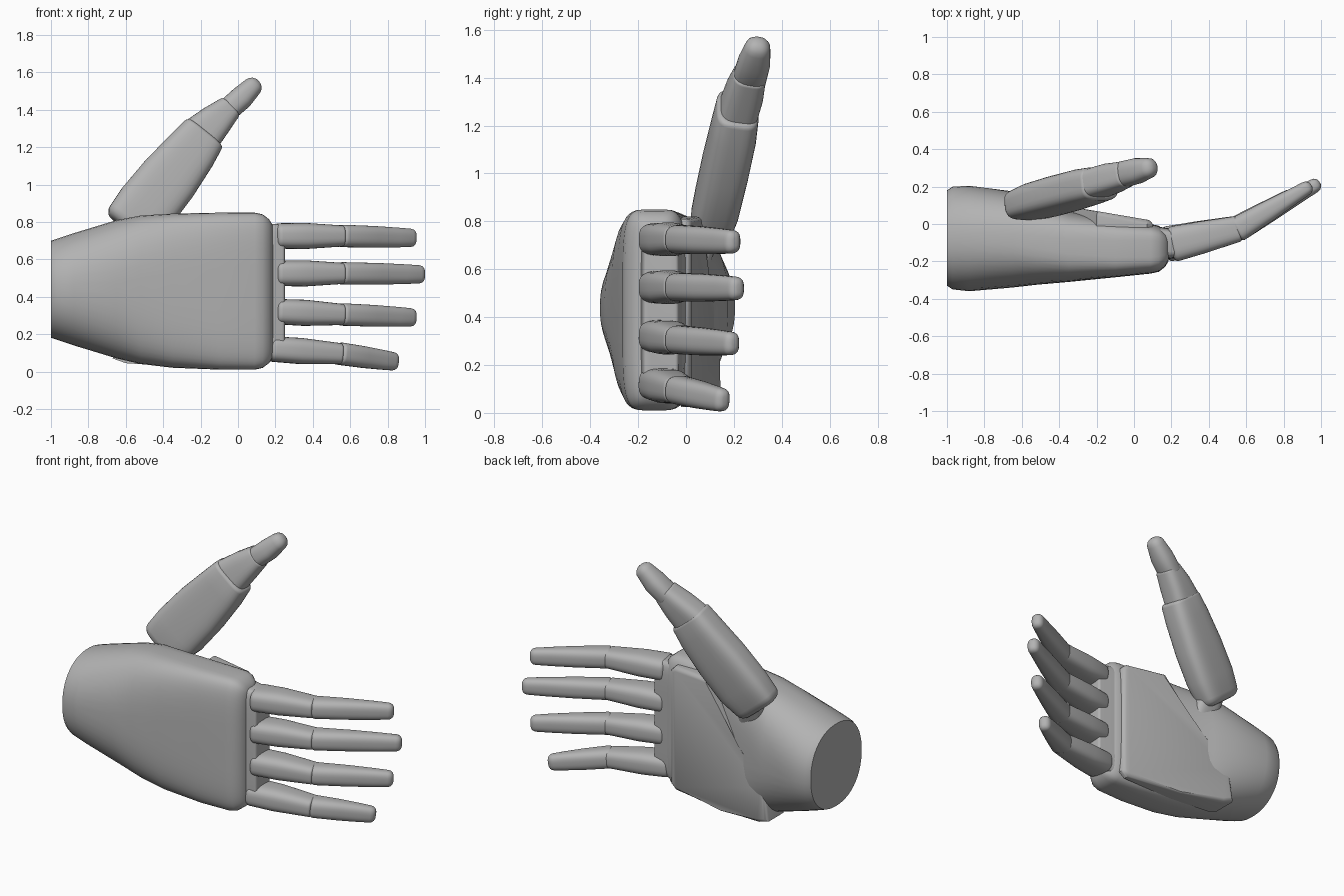
import bpy
import bmesh
import math
from mathutils import Vector

old = bpy.data.objects.get("Cube")
if old:
    bpy.data.objects.remove(old, do_unlink=True)

# Single grey plastic
grey = bpy.data.materials.new("grey_plastic")
grey.use_nodes = True
colour = (0.45, 0.45, 0.45, 1)
grey.diffuse_color = colour
grey.node_tree.nodes["Principled BSDF"].inputs["Base Color"].default_value = colour


def finish(name, bm, angle=35):
    """Turn a bmesh into a named, shaded object."""
    bmesh.ops.recalc_face_normals(bm, faces=bm.faces)
    mesh = bpy.data.meshes.new(name)
    bm.to_mesh(mesh)
    bm.free()
    mesh.materials.append(grey)
    obj = bpy.data.objects.new(name, mesh)
    bpy.context.collection.objects.link(obj)
    bpy.ops.object.select_all(action="DESELECT")
    obj.select_set(True)
    bpy.context.view_layer.objects.active = obj
    bpy.ops.object.shade_smooth_by_angle(angle=math.radians(angle))
    return obj


def fillet(ring, direction, radius):
    """Shrinking rings that round off one end of a loft."""
    centre, wide, deep, power = ring
    rings = []
    for degrees in (25, 50, 70, 90):
        a = math.radians(degrees)
        inset = radius * (1 - math.cos(a))
        rings.append((centre + direction * radius * math.sin(a),
                      max(wide - inset, 0.01), max(deep - inset, 0.01), power))
    return rings


def loft(name, stations, side, axis=None, start=0, end=0, sides=32):
    """Skin superellipse sections: (centre, half width along side, half depth, power)."""
    rings = [(Vector(c), w, d, p) for c, w, d, p in stations]
    axis = Vector(axis) if axis else rings[-1][0] - rings[0][0]
    axis.normalize()
    side = Vector(side)
    side = (side - axis * side.dot(axis)).normalized()
    depth = axis.cross(side)
    if start:
        rings = fillet(rings[0], -axis, start)[::-1] + rings
    if end:
        rings += fillet(rings[-1], axis, end)
    bm = bmesh.new()
    loops = []
    for centre, wide, deep, power in rings:
        loop = []
        for i in range(sides):
            a = math.tau * (i + 0.5) / sides
            c, s = math.cos(a), math.sin(a)
            u = math.copysign(abs(c) ** (2 / power), c) * wide
            v = math.copysign(abs(s) ** (2 / power), s) * deep
            loop.append(bm.verts.new(centre + side * u + depth * v))
        loops.append(loop)
    for a, b in zip(loops, loops[1:]):
        for i in range(sides):
            j = (i + 1) % sides
            bm.faces.new((a[i], a[j], b[j], b[i]))
    bm.faces.new(loops[0])
    bm.faces.new(loops[-1])
    return finish(name, bm)


def section(x, y_low, y_high, z_low, z_high, power):
    """Section square to x, given by its limits."""
    return ((x, (y_low + y_high) / 2, (z_low + z_high) / 2),
            (z_high - z_low) / 2, (y_high - y_low) / 2, power)


UP = (0, 0, 1)
ALONG = (1, 0, 0)

# Wrist flowing into the back of the hand
loft("hand_body", [
    section(-1.0, -0.33, 0.18, 0.18, 0.70, 2.2),
    section(-0.97, -0.35, 0.20, 0.17, 0.71, 2.2),
    section(-0.88, -0.36, 0.205, 0.14, 0.74, 2.2),
    section(-0.65, -0.34, 0.175, 0.07, 0.81, 2.5),
    section(-0.52, -0.325, 0.13, 0.04, 0.835, 2.9),
    section(-0.35, -0.31, 0.07, 0.02, 0.845, 3.5),
    section(-0.10, -0.285, 0.02, 0.01, 0.85, 4.5),
    section(0.09, -0.265, 0.0, 0.01, 0.85, 5),
], UP, ALONG, end=0.1, sides=48)

# Block carrying the finger joints
loft("knuckle_block", [
    section(0.1, -0.2, -0.01, 0.05, 0.80, 7),
    section(0.235, -0.18, -0.03, 0.07, 0.785, 7),
], UP, ALONG, end=0.015)

# Raised palm plate, thicker toward the wrist
outline = [(0.1, 0.06), (0.1, 0.78), (0.07, 0.81), (-0.2, 0.82),
           (-0.44, 0.45), (-0.6, 0.36), (-0.64, 0.28), (-0.67, 0.07),
           (-0.6, 0.045), (-0.3, 0.025), (0.06, 0.03)]
bm = bmesh.new()
inner = [bm.verts.new((x, -0.02, z)) for x, z in outline]
outer = [bm.verts.new((x, 0.035 - 0.17 * x, z)) for x, z in outline]
bm.faces.new(inner)
rim = bm.faces.new(outer)
for i in range(len(outline)):
    j = (i + 1) % len(outline)
    bm.faces.new((inner[i], inner[j], outer[j], outer[i]))
bmesh.ops.bevel(bm, geom=list(rim.edges), offset=0.025, segments=3,
                profile=0.5, affect="EDGES")
finish("palm_plate", bm)

# Fingers: base x, base z, joint z, tip x, tip z, tip y
fingers = {
    "index": (0.22, 0.725, 0.725, 0.955, 0.715, 0.19),
    "middle": (0.22, 0.525, 0.525, 1.0, 0.52, 0.205),
    "ring": (0.22, 0.32, 0.305, 0.955, 0.29, 0.185),
    "little": (0.19, 0.12, 0.095, 0.86, 0.055, 0.145),
}
for name, (base_x, base_z, joint_z, tip_x, tip_z, tip_y) in fingers.items():
    joint_x = 0.56 if name != "little" else 0.55
    base = Vector((base_x, -0.105, base_z))
    joint = Vector((joint_x, -0.025, joint_z))
    loft(name + "_finger_base", [
        (base, 0.068, 0.095, 3),
        (base.lerp(joint, 0.4), 0.07, 0.087, 3),
        (base.lerp(joint, 0.97), 0.057, 0.07, 3),
    ], UP, start=0.025, end=0.012)
    tip = Vector((tip_x - 0.035, tip_y, tip_z))
    loft(name + "_finger_tip", [
        (joint, 0.06, 0.068, 2.8),
        (joint.lerp(tip, 0.45), 0.058, 0.056, 2.8),
        (joint.lerp(tip, 0.8), 0.053, 0.044, 2.8),
        (tip, 0.049, 0.038, 2.6),
    ], UP, start=0.02, end=0.033)

# Thumb, wide across the hand and thin front to back
ACROSS = (0.76, 0, -0.65)
loft("thumb_socket", [
    ((-0.5, 0.03, 0.6), 0.09, 0.06, 3),
    ((-0.53, 0.1, 0.8), 0.08, 0.06, 3),
], ALONG)
loft("thumb_base", [
    ((-0.565, 0.105, 0.795), 0.15, 0.085, 3.5),
    ((-0.49, 0.13, 0.88), 0.165, 0.093, 3.5),
    ((-0.37, 0.165, 1.03), 0.16, 0.096, 3.5),
    ((-0.25, 0.2, 1.18), 0.14, 0.095, 3.5),
    ((-0.19, 0.215, 1.26), 0.125, 0.09, 3.5),
], ACROSS, start=0.05, end=0.02)
loft("thumb_middle", [
    ((-0.21, 0.215, 1.25), 0.115, 0.08, 3.5),
    ((-0.12, 0.245, 1.34), 0.092, 0.08, 3.2),
    ((-0.05, 0.265, 1.405), 0.07, 0.07, 3),
], ACROSS, end=0.012)
loft("thumb_tip", [
    ((-0.06, 0.265, 1.395), 0.062, 0.07, 2.6),
    ((0.02, 0.285, 1.465), 0.063, 0.068, 2.5),
    ((0.075, 0.298, 1.52), 0.053, 0.055, 2.3),
], ACROSS, start=0.015, end=0.048)
